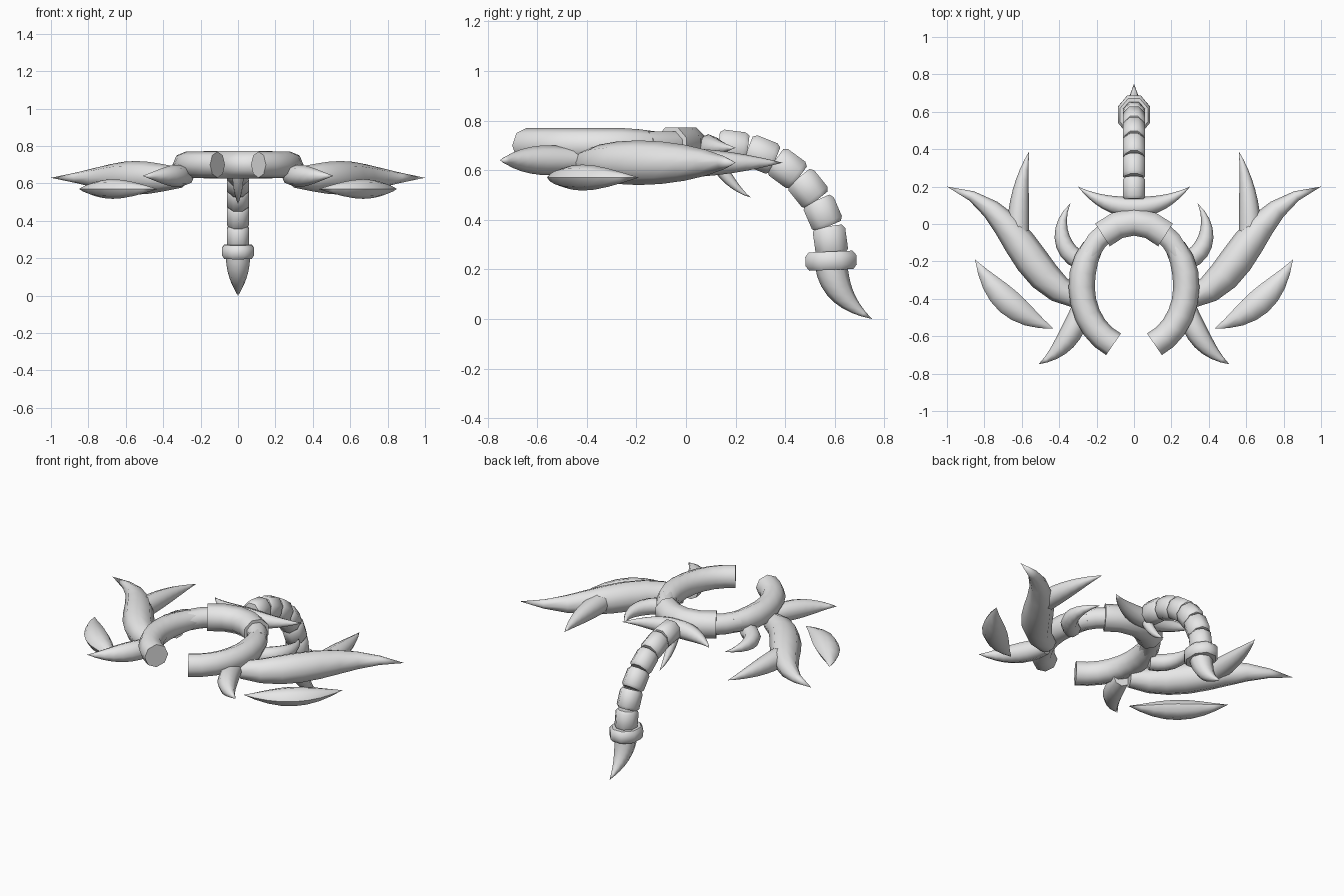
import bpy, bmesh, math
from mathutils import Vector

cube = bpy.data.objects.get("Cube")
if cube:
    bpy.data.objects.remove(cube, do_unlink=True)

grey = bpy.data.materials.new("plain_grey")
grey.use_nodes = True
grey.diffuse_color = (0.8, 0.8, 0.8, 1)
grey.node_tree.nodes["Principled BSDF"].inputs["Base Color"].default_value = grey.diffuse_color

SIDES = 8
RING_HEIGHT = 0.7
UP = Vector((0, 0, 1))


def make_ring(bm, centre, tangent, width, height, flat):
    """Add one cross-section; flat puts a face rather than a ridge on top."""
    side = tangent.cross(UP).normalized()
    upward = side.cross(tangent)
    turn = math.pi / SIDES if flat else 0
    ring = []
    for k in range(SIDES):
        angle = math.tau * k / SIDES + turn
        across = side * math.cos(angle) * width / 2
        along = upward * math.sin(angle) * height / 2
        ring.append(bm.verts.new(centre + (across + along) / math.cos(turn)))
    return ring


def sweep(name, points, widths, depth=1, flat=False):
    """Loft octagons along a path; a zero width closes the path in a point."""
    bm = bmesh.new()
    last = len(points) - 1
    rings = []
    for i, (point, width) in enumerate(zip(points, widths)):
        tangent = (points[min(i + 1, last)] - points[max(i - 1, 0)]).normalized()
        if width < 0.001:
            rings.append([bm.verts.new(point)] * SIDES)
        else:
            rings.append(make_ring(bm, point, tangent, width, width * depth, flat))
    for a, b in zip(rings, rings[1:]):
        for k in range(SIDES):
            j = (k + 1) % SIDES
            corners = dict.fromkeys((a[k], a[j], b[j], b[k]))
            bm.faces.new(list(corners))
    for end in (rings[0], rings[-1]):
        if end[0] != end[1]:
            bm.faces.new(end)
    bmesh.ops.recalc_face_normals(bm, faces=bm.faces)
    mesh = bpy.data.meshes.new(name)
    bm.to_mesh(mesh)
    bm.free()
    mesh.materials.append(grey)
    obj = bpy.data.objects.new(name, mesh)
    bpy.context.collection.objects.link(obj)
    bpy.ops.object.select_all(action='DESELECT')
    obj.select_set(True)
    bpy.context.view_layer.objects.active = obj
    bpy.ops.object.shade_smooth_by_angle(angle=math.radians(48))


def bezier(controls, t):
    """Point on a curve with any number of control points."""
    while len(controls) > 1:
        controls = [a.lerp(b, t) for a, b in zip(controls, controls[1:])]
    return controls[0]


def horn(name, controls, width, root, depth=1, steps=8):
    """Curved spike; root is where on the sine swelling it begins (0 is a point)."""
    ts = [i / steps for i in range(steps + 1)]
    points = [bezier(controls, t) for t in ts]
    widths = [width * math.sin(math.pi * (root + (1 - root) * t)) for t in ts]
    sweep(name, points, widths, depth)


def horn_pair(name, z, plan, width, root, depth=1):
    """Level spike on both sides, drawn in plan on the left."""
    for label, mirror in (("left", 1), ("right", -1)):
        controls = [Vector((x * mirror, y, z)) for x, y in plan]
        horn(label + "_" + name, controls, width, root, depth)


def upright_horn(name, profile, width):
    """Spike in the middle plane, starting at its thickest."""
    horn(name, [Vector((0, y, z)) for y, z in profile], width, root=0.5)


def ring_part(name, start, stop, width, pinch=1, flat=True, mirror=1, steps=8):
    """Piece of the oval ring between two angles, pinched at its start."""
    points, widths = [], []
    for i in range(steps + 1):
        t = i / steps
        angle = math.radians(start + (stop - start) * t)
        x, y = 0.28 * math.cos(angle), 0.34 * math.sin(angle) - 0.33
        points.append(Vector((x * mirror, y, RING_HEIGHT)))
        widths.append(width * min(1, pinch + t))
    sweep(name, points, widths, flat=flat)


def bead(name, start, end, width, depth, pinch, lip):
    """Short segment with rounded-off ends."""
    rows = ((0, pinch), (lip, 1), (1 - lip, 1), (1, pinch))
    sweep(name, [start.lerp(end, t) for t, k in rows],
          [width * k for t, k in rows], depth, flat=True)


# Open oval ring: middle block, joints and the two arms
ring_part("ring_middle", 53, 127, width=0.145, steps=4)
for label, mirror in (("left", 1), ("right", -1)):
    ring_part(label + "_ring_joint", 60, 30, width=0.11, mirror=mirror, steps=2)
    ring_part(label + "_ring_arm", 38, -67, width=0.14, pinch=0.8, flat=False, mirror=mirror)

# Two-pointed crest behind the ring
horn_pair("crest_spike", 0.69, [(0, 0.09), (0.16, 0.09), (0.3, 0.2)], width=0.11, root=0.5)

# Forked wings
horn_pair("wing", 0.63, [(0.3, -0.4), (0.6, -0.3), (0.6, 0.1), (1, 0.2)], width=0.18, root=0.2)
horn_pair("wing_fork", 0.63, [(0.62, -0.06), (0.62, 0.2), (0.56, 0.39)], width=0.12, root=0.5)

# Detached outer blades
horn_pair("outer_blade", 0.57, [(0.85, -0.19), (0.7, -0.46), (0.43, -0.56)],
          width=0.14, root=0, depth=0.75)

# Front spikes and small curved claws
horn_pair("front_spike", 0.64, [(0.28, -0.44), (0.34, -0.66), (0.51, -0.75)], width=0.12, root=0.3)
horn_pair("side_claw", 0.64, [(0.28, -0.2), (0.4, -0.15), (0.42, 0), (0.34, 0.11)],
          width=0.1, root=0.4)

# Arched tail of beads along a quarter turn
SEGMENTS = 6
arch = []
for i in range(SEGMENTS + 1):
    angle = math.pi / 2 * i / SEGMENTS
    arch.append(Vector((0, 0.13 + 0.46 * math.sin(angle), 0.26 + 0.44 * math.cos(angle))))
for i in range(SEGMENTS):
    bead(f"tail_segment_{i + 1}", arch[i], arch[i + 1], width=0.12, depth=1.1, pinch=0.82, lip=0.14)

# Collar and stinger
bead("tail_collar", Vector((0, 0.583, 0.272)), Vector((0, 0.586, 0.198)),
     width=0.172, depth=1.2, pinch=0.86, lip=0.25)
upright_horn("stinger", [(0.585, 0.22), (0.6, 0.08), (0.75, 0)], width=0.13)

# Small hook under the tail root
upright_horn("under_hook", [(0.11, 0.66), (0.17, 0.54), (0.26, 0.49)], width=0.06)
